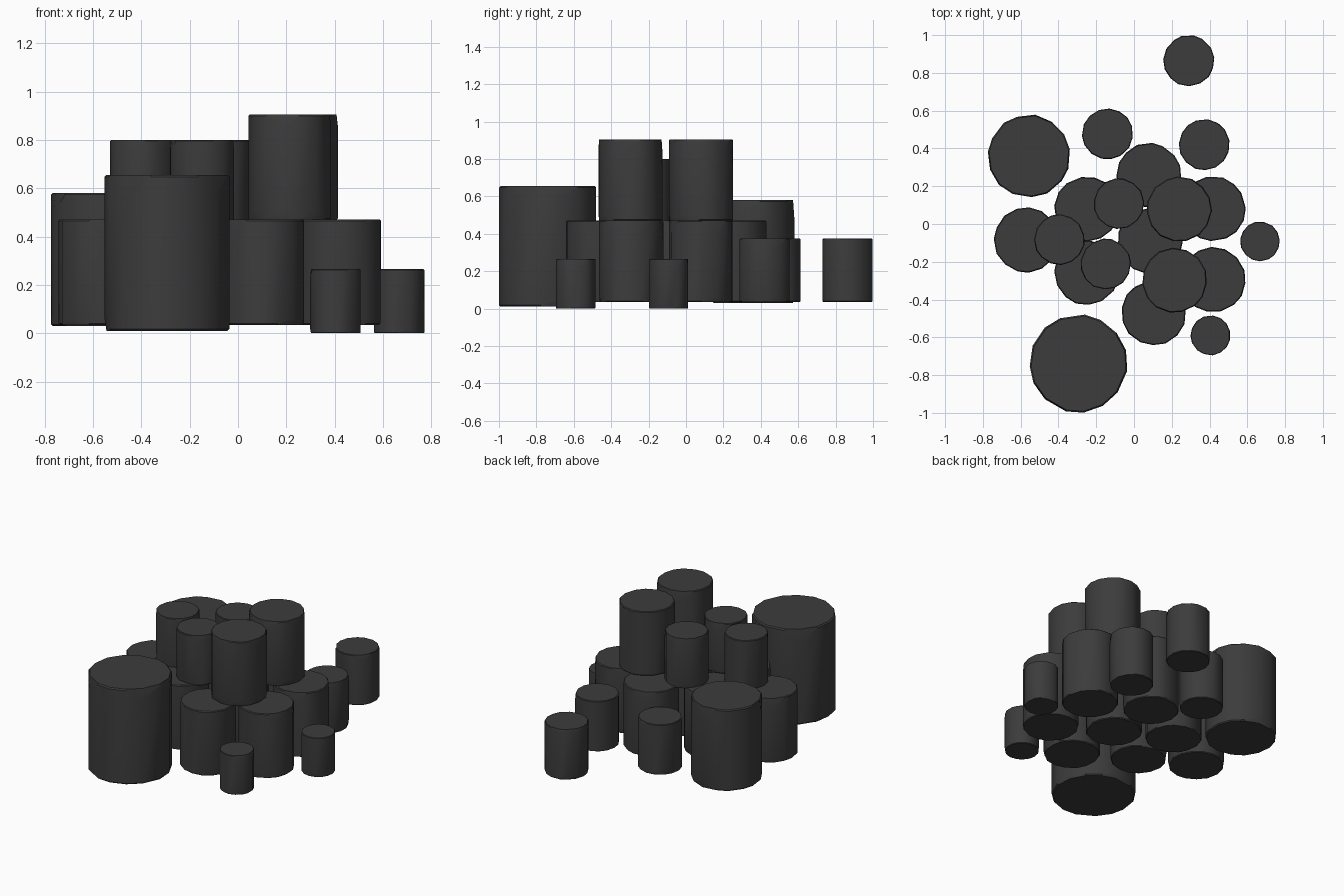
import bpy, bmesh, math, random

if "Cube" in bpy.data.objects:
    bpy.data.objects.remove(bpy.data.objects["Cube"])

random.seed(4)
SIDES = 15

charcoal = bpy.data.materials.new("charcoal")
charcoal.diffuse_color = (0.045, 0.045, 0.045, 1)
charcoal.use_nodes = True
charcoal.node_tree.nodes["Principled BSDF"].inputs["Base Color"].default_value = charcoal.diffuse_color


def post(name, x, y, r, z0, z1):
    """Roughly round standing column with thin worn rims and chipped edges."""
    bm = bmesh.new()
    lip = 0.03 * r
    turn = random.uniform(0, math.tau)
    top_chips = set(random.sample(range(0, SIDES, 2), 4))
    low_chips = set(random.sample(range(0, SIDES, 2), 3))
    rings = [[], [], [], []]
    for i in range(SIDES):
        a = turn + math.tau * (i + random.uniform(-0.12, 0.12)) / SIDES
        wob = r * random.uniform(0.99, 1.012)
        up = random.uniform(0.25, 0.42) * r if i in top_chips else lip
        low = random.uniform(0.1, 0.25) * r if i in low_chips else lip
        for ring, (rad, z) in zip(rings, ((wob - lip, z0), (wob, z0 + low),
                                          (wob, z1 - up), (wob - lip, z1))):
            ring.append(bm.verts.new((rad * math.cos(a), rad * math.sin(a), z)))
    for lo, hi in zip(rings, rings[1:]):
        for i in range(SIDES):
            j = (i + 1) % SIDES
            bm.faces.new((lo[i], lo[j], hi[j], hi[i]))
    bm.faces.new(rings[0][::-1])
    bm.faces.new(rings[-1])
    me = bpy.data.meshes.new(name)
    bm.to_mesh(me)
    bm.free()
    me.materials.append(charcoal)
    ob = bpy.data.objects.new(name, me)
    ob.location = (x, y, 0)
    bpy.context.collection.objects.link(ob)
    bpy.ops.object.select_all(action='DESELECT')
    ob.select_set(True)
    bpy.context.view_layer.objects.active = ob
    bpy.ops.object.shade_smooth_by_angle(angle=math.radians(32))


# Each group: radius, bottom, top, centres
groups = {
    "large_front_barrel": (0.26, 0.01, 0.655, [(-0.295, -0.738)]),
    "large_left_barrel": (0.219, 0.03, 0.58, [(-0.555, 0.36)]),
    "lower_barrel": (0.172, 0.035, 0.47, [
        (0.08, 0.257), (-0.25, 0.08), (-0.57, -0.085), (-0.25, -0.257),
        (0.42, 0.08), (0.42, -0.295), (0.105, -0.47), (0.085, -0.09)]),
    "upper_barrel": (0.172, 0.47, 0.905, [(0.24, 0.078), (0.215, -0.298)]),
    "upper_keg": (0.134, 0.463, 0.80, [(-0.395, -0.083), (-0.08, 0.108), (-0.15, -0.212)]),
    "loose_keg": (0.135, 0.035, 0.375, [(0.29, 0.864), (-0.14, 0.477), (0.372, 0.42)]),
    "small_keg": (0.105, 0.0, 0.265, [(0.405, -0.59), (0.667, -0.092)]),
}
for name, (r, z0, z1, spots) in groups.items():
    for k, (x, y) in enumerate(spots):
        post(f"{name}_{k + 1}", x, y, r, z0, z1)
